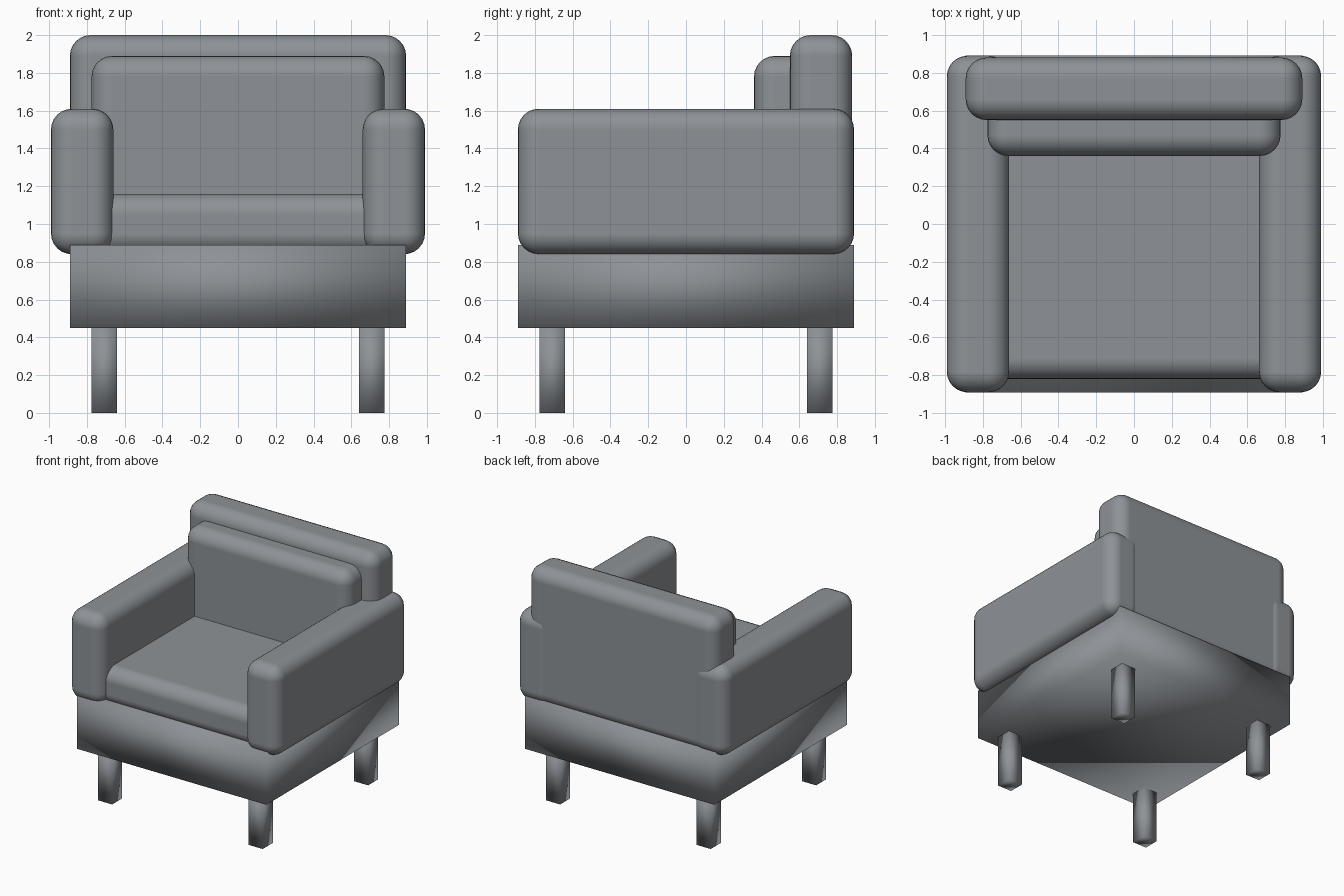
import bpy

cube = bpy.data.objects.get("Cube")
if cube:
    bpy.data.objects.remove(cube, do_unlink=True)

# One grey for frame and upholstery
COLOUR = (0.27, 0.29, 0.31, 1.0)
grey = bpy.data.materials.new("soft_grey")
grey.use_nodes = True
grey.diffuse_color = COLOUR
grey.node_tree.nodes["Principled BSDF"].inputs["Base Color"].default_value = COLOUR


def box(name, x, y, z, radius=0):
    """Box spanning the given ranges, with padded round edges if radius is set."""
    spans = (x, y, z)
    bpy.ops.mesh.primitive_cube_add(size=1, location=[(a + b) / 2 for a, b in spans])
    ob = bpy.context.object
    ob.name = name
    ob.scale = [b - a for a, b in spans]
    bpy.ops.object.transform_apply(location=False, rotation=False, scale=True)
    ob.data.materials.append(grey)
    bpy.ops.object.shade_smooth()
    if radius:
        bevel = ob.modifiers.new("padding", 'BEVEL')
        bevel.width = radius
        bevel.segments = 6
        bevel.harden_normals = True
    return ob


PAD = 0.11

# Frame
box("base_frame", (-0.89, 0.89), (-0.89, 0.89), (0.45, 0.89))
for side, x in (("right", (-0.775, -0.64)), ("left", (0.64, 0.775))):
    for end, y in (("front", (-0.775, -0.64)), ("back", (0.64, 0.775))):
        box(f"{end}_{side}_leg", x, y, (0, 0.45))

# Padded arms
box("right_arm", (-0.99, -0.66), (-0.89, 0.89), (0.84, 1.61), PAD)
box("left_arm", (0.66, 0.99), (-0.89, 0.89), (0.84, 1.61), PAD)

# Backrest and cushions
box("backrest", (-0.89, 0.89), (0.55, 0.88), (0.84, 2.0), PAD)
box("back_cushion", (-0.775, 0.775), (0.36, 0.69), (0.95, 1.89), PAD)
box("seat_cushion", (-0.775, 0.775), (-0.82, 0.69), (0.84, 1.16), PAD)
